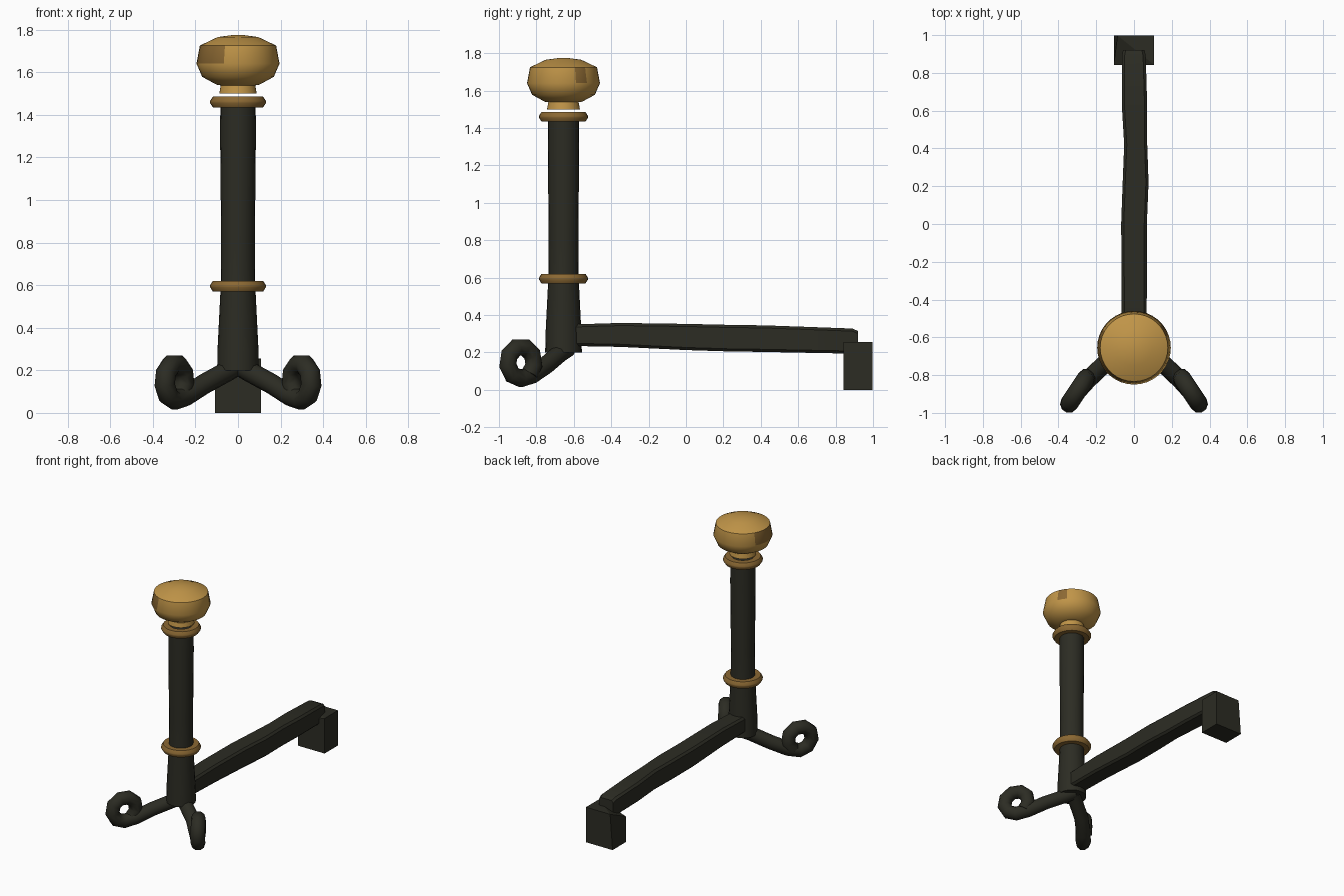
import bpy, bmesh, math
from mathutils import Vector

cube = bpy.data.objects.get("Cube")
if cube:
    bpy.data.objects.remove(cube, do_unlink=True)

POST_Y = -0.655


def material(name, color):
    m = bpy.data.materials.new(name)
    m.use_nodes = True
    m.diffuse_color = (*color, 1)
    m.node_tree.nodes["Principled BSDF"].inputs["Base Color"].default_value = (*color, 1)
    return m


iron = material("black iron", (0.025, 0.025, 0.017))
brass = material("polished brass", (0.53, 0.30, 0.065))
dark_brass = material("tarnished brass", (0.26, 0.14, 0.033))


def finish(name, bm, mats, angle=None):
    bmesh.ops.recalc_face_normals(bm, faces=bm.faces)
    me = bpy.data.meshes.new(name)
    bm.to_mesh(me)
    bm.free()
    ob = bpy.data.objects.new(name, me)
    bpy.context.collection.objects.link(ob)
    for m in mats:
        me.materials.append(m)
    if angle:
        bpy.ops.object.select_all(action='DESELECT')
        ob.select_set(True)
        bpy.context.view_layer.objects.active = ob
        bpy.ops.object.shade_smooth_by_angle(angle=math.radians(angle))
    return ob


def loft(bm, rings, cap=True, loop=False):
    """Skin closed rings of points in order."""
    vs = [[bm.verts.new(p) for p in r] for r in rings]
    n = len(vs[0])
    pairs = list(zip(vs, vs[1:])) + ([(vs[-1], vs[0])] if loop else [])
    for a, b in pairs:
        for i in range(n):
            j = (i + 1) % n
            bm.faces.new((a[i], a[j], b[j], b[i]))
    if cap and not loop:
        bm.faces.new(vs[0])
        bm.faces.new(vs[-1])


def lathe(profile, seg, cap=True, loop=False):
    bm = bmesh.new()
    turn = [math.tau * i / seg for i in range(seg)]
    loft(bm, [[(r * math.cos(a), POST_Y + r * math.sin(a), z) for a in turn]
              for r, z in profile], cap, loop)
    return bm


# Upright post
finish("post", lathe([(0.098, 0.2), (0.096, 0.3), (0.081, 0.6), (0.079, 0.8),
                      (0.084, 1.3), (0.083, 1.45)], 20), [iron], 40)

# Brass collars
for name, z in (("lower_collar", 0.595), ("upper_collar", 1.46)):
    prof = [(0.076, z - 0.025), (0.118, z - 0.025), (0.131, z - 0.005),
            (0.131, z + 0.005), (0.118, z + 0.025), (0.076, z + 0.025)]
    finish(name, lathe(prof, 28, loop=True), [dark_brass], 50)

# Knob with its neck; tarnished patches on the upper band
bm = lathe([(0.088, 1.5), (0.081, 1.538), (0.1, 1.541), (0.168, 1.578), (0.195, 1.64),
            (0.179, 1.725), (0.095, 1.765), (0.02, 1.775)], 36)
for f in bm.faces:
    c = f.calc_center_median()
    deg = math.degrees(math.atan2(c.y - POST_Y, c.x)) % 360
    if 1.65 < c.z < 1.71 and (155 < deg < 248 or 20 < deg < 36):
        f.material_index = 1
finish("knob", bm, [brass, dark_brass], 50)


# Curled front legs
def tube(path, radius, sides):
    bm = bmesh.new()
    side = Vector((0.83, 0.55, 0))
    rings = []
    for i, p in enumerate(path):
        t = (path[min(i + 1, len(path) - 1)] - path[max(i - 1, 0)]).normalized()
        u = (side - t * side.dot(t)).normalized()
        v = t.cross(u)
        rings.append([p + radius * (math.cos(a) * u + math.sin(a) * v)
                      for a in (math.tau * k / sides for k in range(sides))])
    loft(bm, rings)
    return bm


path = [Vector(p) for p in ((0, -0.63, 0.225), (0.05, -0.675, 0.195),
                            (0.16, -0.745, 0.135), (0.245, -0.825, 0.08))]
center, out = Vector((0.298, -0.883, 0.146)), Vector((0.55, -0.83, 0))
for k in range(9):
    a = math.radians(-90 + 40 * k)
    path.append(center + 0.085 * (math.cos(a) * out + math.sin(a) * Vector((0, 0, 1))))
for name, s in (("left_front_leg", 1), ("right_front_leg", -1)):
    bm = tube(path, 0.048, 10)
    for v in bm.verts:
        v.co.x *= s
    finish(name, bm, [iron], 45)

# Hand-forged log bar: y, left edge, right edge, bottom, top
stations = [(-0.61, -0.065, 0.065, 0.235, 0.35), (-0.35, -0.065, 0.068, 0.23, 0.358),
            (0.0, -0.068, 0.068, 0.213, 0.353), (0.22, -0.06, 0.077, 0.206, 0.348),
            (0.42, -0.052, 0.07, 0.203, 0.345), (0.62, -0.064, 0.07, 0.199, 0.338),
            (0.89, -0.064, 0.062, 0.194, 0.328), (0.92, -0.058, 0.056, 0.21, 0.315)]
bm = bmesh.new()
c = 0.014
loft(bm, [[(l + c, y, b), (r - c, y, b), (r, y, b + c), (r, y, t - c),
           (r - c, y, t), (l + c, y, t), (l, y, t - c), (l, y, b + c)]
          for y, l, r, b, t in stations])
finish("log_bar", bm, [iron], 25)

# Rear foot block with one hammered corner
bm = bmesh.new()
bmesh.ops.create_cube(bm, size=1)
for v in bm.verts:
    x, y, z = v.co
    v.co = (x * 0.214, 0.92 + y * 0.155, 0.128 + z * 0.255)
    if x < 0 and z > 0:
        if y < 0:
            v.co.z -= 0.07
        else:
            v.co.x += 0.02
bmesh.ops.triangulate(bm, faces=bm.faces)
finish("rear_foot", bm, [iron])
